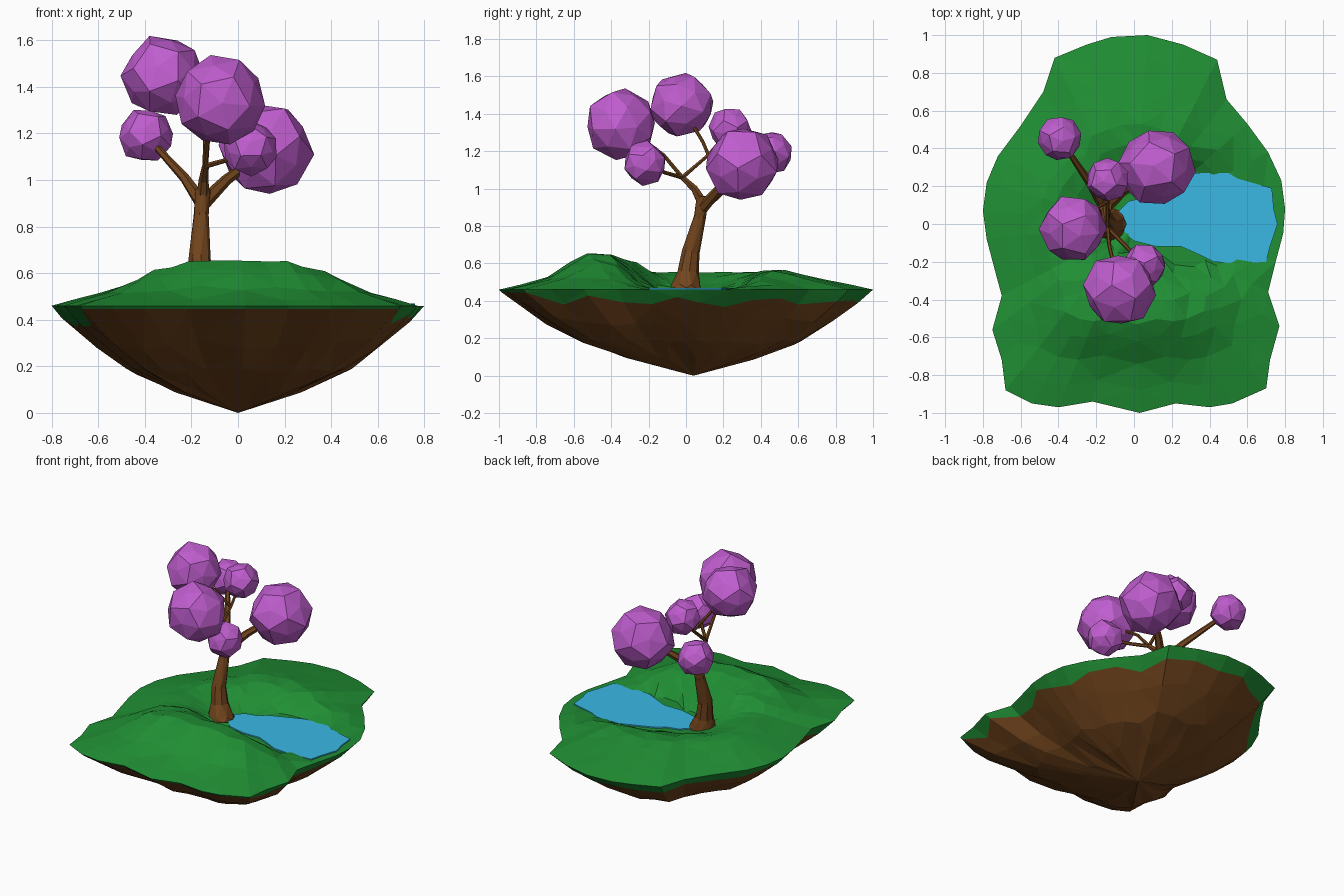
import bpy, bmesh, math, random
from mathutils import Vector, Euler

if "Cube" in bpy.data.objects:
    bpy.data.objects.remove(bpy.data.objects["Cube"])

random.seed(4)


def material(name, rgb):
    lin = [((c / 255 + 0.055) / 1.055) ** 2.4 for c in rgb]
    m = bpy.data.materials.new(name)
    m.diffuse_color = (*lin, 1)
    m.use_nodes = True
    m.node_tree.nodes["Principled BSDF"].inputs["Base Color"].default_value = m.diffuse_color
    return m


GREEN = material("grass green", (32, 143, 52))
BROWN = material("earth brown", (114, 69, 29))
BLUE = material("water blue", (58, 184, 228))
PURPLE = material("blossom purple", (191, 93, 206))


def finish(bm, name, mat):
    bmesh.ops.recalc_face_normals(bm, faces=bm.faces)
    me = bpy.data.meshes.new(name)
    bm.to_mesh(me)
    bm.free()
    me.materials.append(mat)
    ob = bpy.data.objects.new(name, me)
    bpy.context.collection.objects.link(ob)
    return ob


def loft(name, rings, mat, start=None, end=None):
    """Triangulated skin over rings, with optional points closing the ends."""
    bm = bmesh.new()
    vs = [[bm.verts.new(p) for p in r] for r in rings]
    n = len(rings[0])
    for a, b in zip(vs, vs[1:]):
        for i in range(n):
            j = (i + 1) % n
            if (a[i].co - b[j].co).length < (a[j].co - b[i].co).length:
                tris = ((a[i], a[j], b[j]), (a[i], b[j], b[i]))
            else:
                tris = ((a[i], a[j], b[i]), (a[j], b[j], b[i]))
            for t in tris:
                bm.faces.new(t)
    for ring, tip in ((vs[0], start), (vs[-1], end)):
        if tip is not None:
            c = bm.verts.new(tip)
            for i in range(n):
                bm.faces.new((ring[i], ring[(i + 1) % n], c))
    return finish(bm, name, mat)


# Island outline seen from above
OUTLINE = [(.07, 1), (-.12, .99), (-.25, .95), (-.42, .88), (-.48, .70), (-.60, .52),
           (-.72, .36), (-.78, .22), (-.80, .07), (-.78, -.08), (-.73, -.27), (-.70, -.38),
           (-.75, -.56), (-.70, -.72), (-.68, -.88), (-.54, -.95), (-.40, -.97), (-.22, -.94),
           (.03, -1), (.22, -.95), (.40, -.97), (.52, -.95), (.70, -.87), (.72, -.72),
           (.77, -.54), (.71, -.36), (.75, -.20), (.79, -.05), (.80, .08), (.78, .23),
           (.71, .38), (.60, .53), (.49, .66), (.44, .87), (.26, .95)]
RIM = 0.46


def ground(x, y, t):
    """Front hill and low back rise, sunk flat around the pond."""
    edge = min(1, (1 - t) / 0.45)
    spread = 0.36 if y < -0.5 else 0.5
    hill = 0.19 * math.exp(-((y + 0.5) / spread) ** 2) * (1 - 1.3 * max(0, abs(x) - 0.2))
    h = max(hill, 0.10)
    d = math.hypot((x - 0.33) / 0.5, (y - 0.03) / 0.26)
    m = min(1, max(0, d - 1.0) / 0.75)
    m = m * (2 - m)
    return RIM + edge * m * (h + random.uniform(-0.006, 0.006))


def underside(t):
    prof = [(0, 0), (.36, .10), (.6, .185), (.73, .26), (.9, .375), (.95, .41), (1, RIM)]
    for (a, za), (b, zb) in zip(prof, prof[1:]):
        if t <= b:
            return za + (zb - za) * (t - a) / (b - a)
    return RIM


def top_ring(t):
    return [(x * t, y * t, ground(x * t, y * t, t)) for x, y in OUTLINE]


def soil_ring(t, wobble):
    ring = []
    for x, y in OUTLINE:
        s = t + random.uniform(-wobble, wobble)
        ring.append((x * s, y * s + 0.04 * (1 - s), underside(s) + random.uniform(-.008, .008)))
    return ring


# Ragged seam between grass overhang and soil
seam = []
for i, (x, y) in enumerate(OUTLINE):
    s = 0.985 if y < -0.85 else 0.925 + 0.03 * math.sin(i * 1.9) + random.uniform(-.015, .015)
    seam.append((x * s, y * s, underside(s)))

loft("grass_top", [seam] + [top_ring(t) for t in (1, .88, .74, .62, .53, .42, .3, .16)],
     GREEN, end=(0, 0, RIM))
loft("soil_underside", [seam, soil_ring(.78, .035), soil_ring(.58, .03), soil_ring(.34, .02)],
     BROWN, end=(0, 0.04, 0))

# Pond plate
POND = [(-.08, .07), (-.03, .12), (.05, .14), (.10, .18), (.20, .22), (.33, .27), (.50, .27),
        (.55, .24), (.62, .22), (.73, .19), (.74, .08), (.76, 0), (.72, -.12), (.70, -.20),
        (.55, -.21), (.42, -.20), (.34, -.16), (.25, -.12), (.12, -.12), (0, -.09), (-.05, -.04)]
bm = bmesh.new()
face = bm.faces.new([bm.verts.new((x, y, 0.461)) for x, y in POND])
up = bmesh.ops.extrude_face_region(bm, geom=[face])
bmesh.ops.translate(bm, verts=[v for v in up["geom"] if isinstance(v, bmesh.types.BMVert)],
                    vec=(0, 0, 0.008))
finish(bm, "pond", BLUE)


def limb(name, pts, radii, sides):
    pts = [Vector(p) for p in pts]
    rings = []
    for i, (p, r) in enumerate(zip(pts, radii)):
        d = pts[min(i + 1, len(pts) - 1)] - pts[max(i - 1, 0)]
        q = d.to_track_quat('Z', 'Y')
        rings.append([p + q @ Vector((r * math.cos(a), r * math.sin(a), 0))
                      for a in (math.tau * k / sides for k in range(sides))])
    return loft(name, rings, BROWN, start=pts[0], end=pts[-1])


# Blossom clumps: centre and radius
CLUMPS = {"back_left": (-.395, .455, 1.19, .12), "top": (-.32, -.025, 1.445, .18),
          "front": (-.075, -.35, 1.34, .197), "right": (.12, .30, 1.13, .205),
          "front_right": (.055, -.22, 1.135, .12), "back": (-.14, .235, 1.32, .117)}


def clump(name, x, y, z, r):
    """Dodecahedron with slightly raised face centres."""
    src = bmesh.new()
    bmesh.ops.create_icosphere(src, subdivisions=1, radius=1)
    pts = [f.calc_center_median().normalized() for f in src.faces]
    pts += [v.co.normalized() * 0.91 for v in src.verts]
    src.free()
    rot = Euler([random.uniform(0, 6) for _ in range(3)]).to_matrix()
    b = bmesh.new()
    for p in pts:
        b.verts.new(Vector((x, y, z)) + rot @ p * r * random.uniform(.97, 1.03))
    bmesh.ops.convex_hull(b, input=b.verts)
    finish(b, name, PURPLE)


for key, c in CLUMPS.items():
    clump("blossom_" + key, *c)

# Trunk and branches
limb("trunk", [(-.125, 0, .44), (-.135, 0, .47), (-.15, .012, .55), (-.165, .025, .66),
               (-.158, .075, .85), (-.15, .09, .96)],
     [.09, .085, .058, .048, .033, .034], 8)
NODE = (-.14, -.02, 1.06)
FORK = (-.14, .12, 1.18)


def branch(key, start, mid, r0, r1):
    limb("branch_" + key, [start, mid, CLUMPS[key][:3]], [r0, (r0 + r1) / 2, r1], 6)


limb("branch_leader", [(-.15, .09, .92), (-.148, .045, 1.0), NODE], [.03, .021, .015], 6)
limb("branch_upper", [NODE, (-.14, .05, 1.12), FORK], [.013, .011, .010], 6)
branch("back_left", (-.155, .085, .90), (-.23, .21, 1.01), .031, .012)
branch("right", (-.15, .09, .90), (-.05, .18, 1.0), .032, .016)
branch("front_right", NODE, (-.05, -.11, 1.085), .012, .009)
branch("front", NODE, (-.13, -.12, 1.18), .012, .009)
branch("back", FORK, (-.14, .17, 1.24), .010, .009)
branch("top", FORK, (-.19, .09, 1.25), .010, .009)
